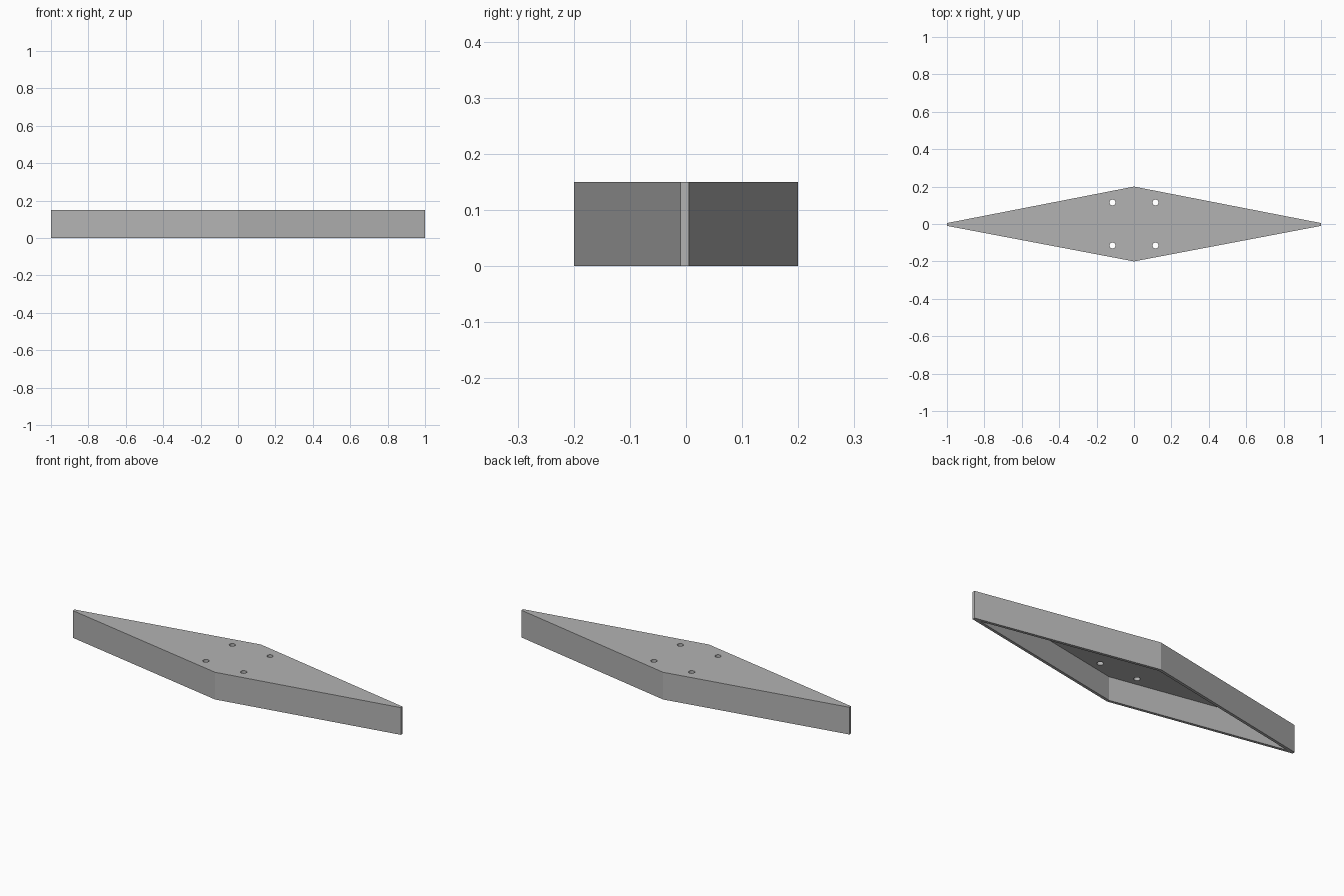
import bpy, bmesh, math

if "Cube" in bpy.data.objects:
    bpy.data.objects.remove(bpy.data.objects["Cube"])

H, WALL, TOP = 0.15, 0.015, 0.02      # height, side wall, top plate thickness
HOLE_POS, HOLE_R = 0.115, 0.016

grey = bpy.data.materials.new("light grey")
grey.diffuse_color = (0.45, 0.45, 0.45, 1)
grey.use_nodes = True
grey.node_tree.nodes["Principled BSDF"].inputs["Base Color"].default_value = grey.diffuse_color


def prism(name, outline, z0, z1):
    """Extrude a counter-clockwise outline between two heights."""
    bm = bmesh.new()
    face = bm.faces.new([bm.verts.new((x, y, z0)) for x, y in outline])
    ext = bmesh.ops.extrude_face_region(bm, geom=[face])
    verts = [g for g in ext["geom"] if isinstance(g, bmesh.types.BMVert)]
    bmesh.ops.translate(bm, vec=(0, 0, z1 - z0), verts=verts)
    bmesh.ops.recalc_face_normals(bm, faces=bm.faces)
    mesh = bpy.data.meshes.new(name)
    bm.to_mesh(mesh)
    bm.free()
    mesh.materials.append(grey)
    obj = bpy.data.objects.new(name, mesh)
    bpy.context.collection.objects.link(obj)
    return obj


def cut(target, cutter):
    mod = target.modifiers.new(cutter.name, 'BOOLEAN')
    mod.operation = 'DIFFERENCE'
    mod.solver = 'EXACT'
    mod.object = cutter
    cutter.hide_render = True
    cutter.hide_set(True)


# Tapered diamond body with narrow blunt ends
outer = [(0, -0.2), (1, -0.01), (1, 0.005), (0, 0.2), (-1, 0.005), (-1, -0.01)]
body = prism("diamond_tray", outer, 0, H)

# Hollow underside, with the side walls kept at even thickness
iy = 0.2 - WALL / math.cos(math.atan(0.1925))
ix = iy / 0.1925
cut(body, prism("hollow_cutter", [(0, -iy), (ix, -0.0025), (0, iy), (-ix, -0.0025)],
                -0.1, H - TOP))

# Four screw holes through the top plate
for sx in (-1, 1):
    for sy in (-1, 1):
        ring = [(sx * HOLE_POS + HOLE_R * math.cos(a), sy * HOLE_POS + HOLE_R * math.sin(a))
                for a in (math.tau * i / 32 for i in range(32))]
        cut(body, prism("hole_cutter", ring, 0.05, H + 0.1))

# Apply the cuts and remove the cutters
bpy.context.view_layer.objects.active = body
body.select_set(True)
for mod in list(body.modifiers):
    bpy.ops.object.modifier_apply(modifier=mod.name)
for obj in [o for o in bpy.data.objects if o.name.startswith(("hollow_cutter", "hole_cutter"))]:
    bpy.data.objects.remove(obj)
bpy.ops.object.shade_smooth_by_angle(angle=math.radians(20))
